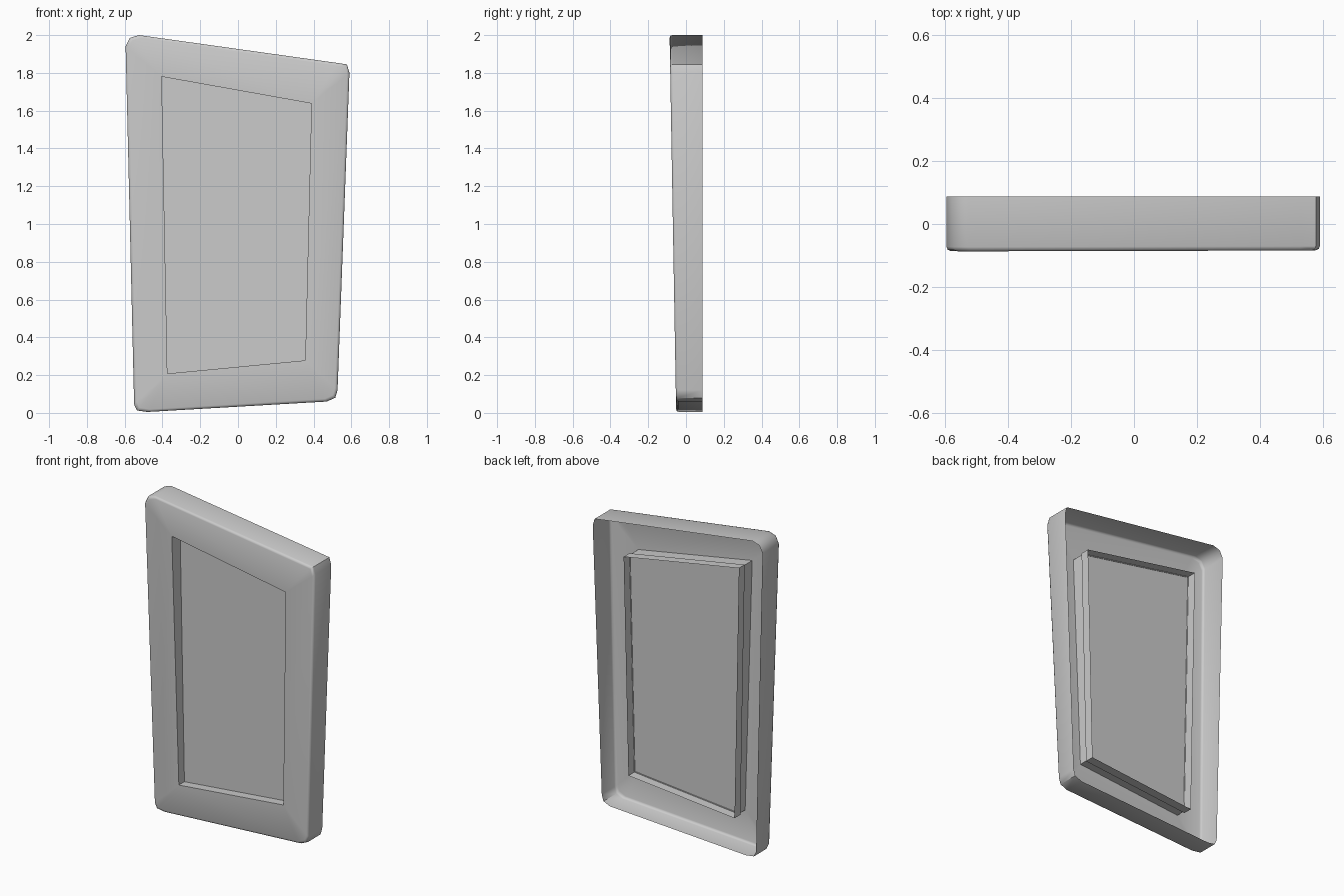
import bpy, bmesh
from mathutils import Vector

if "Cube" in bpy.data.objects:
    bpy.data.objects.remove(bpy.data.objects["Cube"])

# outline as seen from the front (x, z), three points per rounded corner
OUTER = [(-0.595, 1.94), (-0.573, 1.985), (-0.525, 2.0),
         (0.53, 1.852), (0.577, 1.845), (0.59, 1.80),
         (0.527, 0.12), (0.515, 0.08), (0.47, 0.06),
         (-0.48, 0.005), (-0.535, 0.013), (-0.55, 0.045)]
OPENING = [(-0.404, 1.78), (0.389, 1.638), (0.356, 0.278), (-0.374, 0.208)]
BACK = 0.087


def front_y(z):
    # the front leans slightly forward towards the top
    return -0.052 - 0.0175 * z


def inset(pts, d):
    # move points by d towards the middle along x and z
    out = []
    for x, z in pts:
        v = Vector((x, z - 1.0))
        out.append((x - d * max(-1, min(1, v.x / 0.55)), z - d * max(-1, min(1, v.y / 0.9))))
    return out


def ring(pts, y):
    return [(x, y(z) if callable(y) else y, z) for x, z in pts]


def loft(name, rings, cap=False):
    bm = bmesh.new()
    loops = [[bm.verts.new(p) for p in r] for r in rings]
    n = len(loops[0])
    for a, b in zip(loops, loops[1:]):
        for i in range(n):
            j = (i + 1) % n
            bm.faces.new((a[i], a[j], b[j], b[i]))
    if cap:
        bm.faces.new(loops[-1])
    bmesh.ops.remove_doubles(bm, verts=bm.verts[:], dist=1e-5)
    bmesh.ops.recalc_face_normals(bm, faces=bm.faces[:])
    me = bpy.data.meshes.new(name)
    bm.to_mesh(me)
    bm.free()
    ob = bpy.data.objects.new(name, me)
    bpy.context.collection.objects.link(ob)
    bpy.context.view_layer.objects.active = ob
    ob.select_set(True)
    bpy.ops.object.shade_smooth_by_angle(angle=0.85)
    ob.select_set(False)
    return ob


# frame shell: outer wall, softened edge, front face, lip around the opening
hole = [p for p in OPENING for _ in range(3)]
loft("frame_shell", [
    ring(OUTER, BACK),
    ring(OUTER, lambda z: front_y(z) + 0.014),
    ring(inset(OUTER, 0.004), lambda z: front_y(z) + 0.004),
    ring(inset(OUTER, 0.014), front_y),
    ring(hole, front_y),
    ring(hole, 0.004)])

# inset panel: shallow tray open to the back
tray = inset(OPENING, -0.008)
loft("inset_panel", [ring(tray, 0.058), ring(tray, 0.0)], cap=True)
